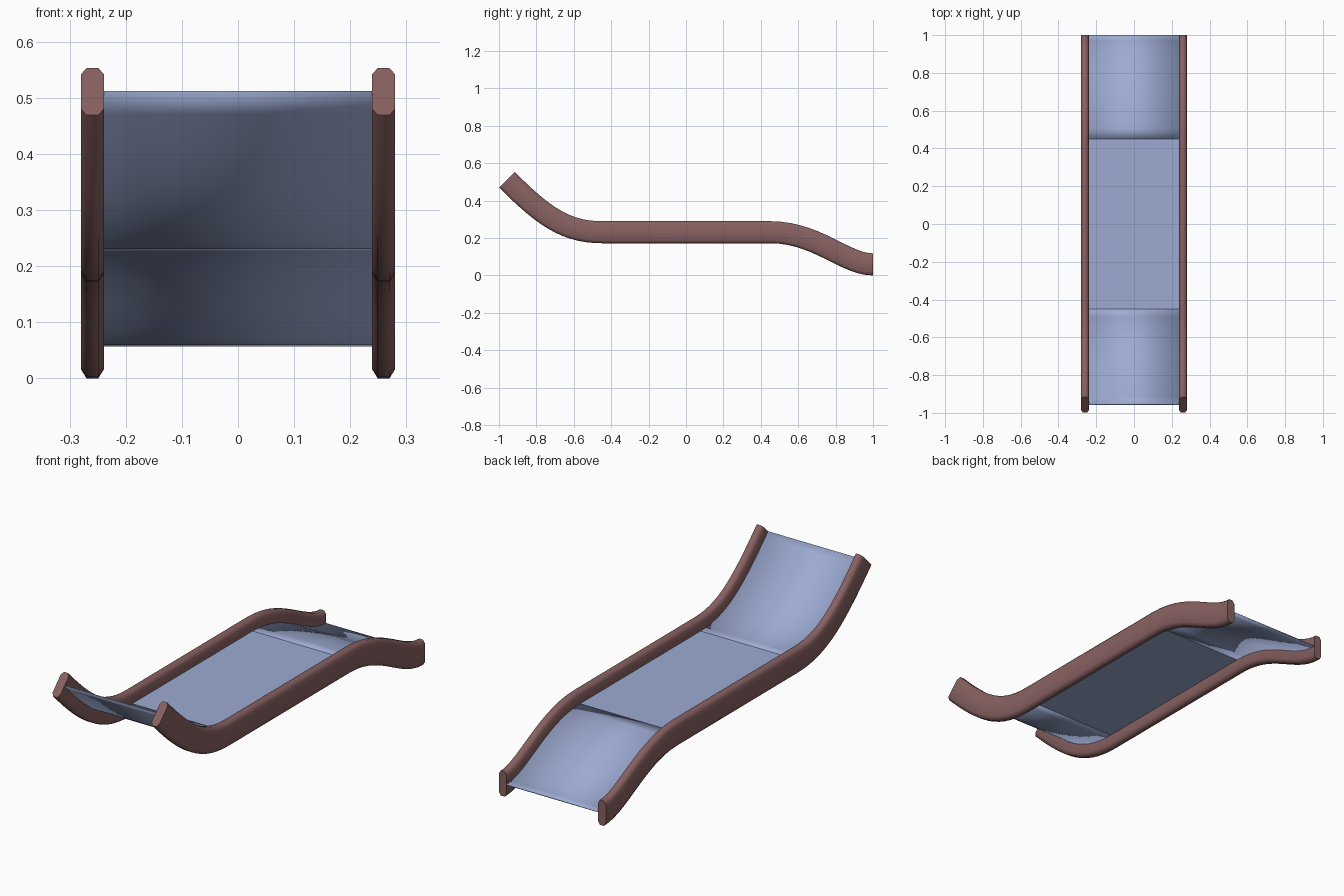
import bpy, bmesh, math
from mathutils import Vector

if "Cube" in bpy.data.objects:
    bpy.data.objects.remove(bpy.data.objects["Cube"])


def material(name, rgb):
    m = bpy.data.materials.new(name)
    m.diffuse_color = (*rgb, 1)
    m.use_nodes = True
    m.node_tree.nodes["Principled BSDF"].inputs["Base Color"].default_value = m.diffuse_color
    return m


def bezier(p, n):
    pts = []
    for i in range(n + 1):
        t = i / n
        w = ((1-t)**3, 3*t*(1-t)**2, 3*t*t*(1-t), t**3)
        pts.append(Vector((0, sum(a*q[0] for a, q in zip(w, p)),
                           sum(a*q[1] for a, q in zip(w, p)))))
    return pts


def sweep(name, path, profile, mat, smooth=True):
    """Sweep an (x, height) profile along a path in the y-z plane."""
    bm = bmesh.new()
    rings = []
    for i, p in enumerate(path):
        d = (path[min(i+1, len(path)-1)] - path[max(i-1, 0)]).normalized()
        if i == len(path) - 1 and abs(d.z) < 0.1:
            d = Vector((0, 1, 0))
        up = Vector((0, -d.z, d.y))
        rings.append([bm.verts.new(p + Vector((x, 0, 0)) + up*h) for x, h in profile])
    n = len(profile)
    for a, b in zip(rings, rings[1:]):
        for k in range(n):
            bm.faces.new((a[k], a[(k+1) % n], b[(k+1) % n], b[k]))
    bm.faces.new(rings[0])
    bm.faces.new(rings[-1])
    bmesh.ops.recalc_face_normals(bm, faces=bm.faces)
    for f in bm.faces:
        f.smooth = smooth and len(f.verts) == 4
    me = bpy.data.meshes.new(name)
    bm.to_mesh(me)
    bm.free()
    ob = bpy.data.objects.new(name, me)
    bpy.context.collection.objects.link(ob)
    me.materials.append(mat)
    return ob


rail_mat = material("rail_brown", (0.25, 0.12, 0.12))
sheet_mat = material("sheet_blue", (0.34, 0.41, 0.65))

# Centre line: raised front, flat middle, lowered back
front = bezier([(-.957, .511), (-.77, .325), (-.65, .231), (-.45, .231)], 14)
back = bezier([(.45, .231), (.70, .231), (.85, .059), (1, .059)], 14)

# Side rails with a chamfered section
w, c, h, e = .0205, .0105, .059, .043
section = [(-w, -e), (-c, -h), (c, -h), (w, -e), (w, e), (c, h), (-c, h), (-w, e)]
for side, name in ((-1, "left_rail"), (1, "right_rail")):
    sweep(name, front + back, [(x + side*.2595, z) for x, z in section], rail_mat)

# Thin sheet in three panels
t = .002
flat = [(-.24, -t), (.24, -t), (.24, t), (-.24, t)]
sweep("front_panel", front, flat, sheet_mat)
sweep("middle_panel", [front[-1], back[0]], flat, sheet_mat, False)
sweep("back_panel", back, flat, sheet_mat)
